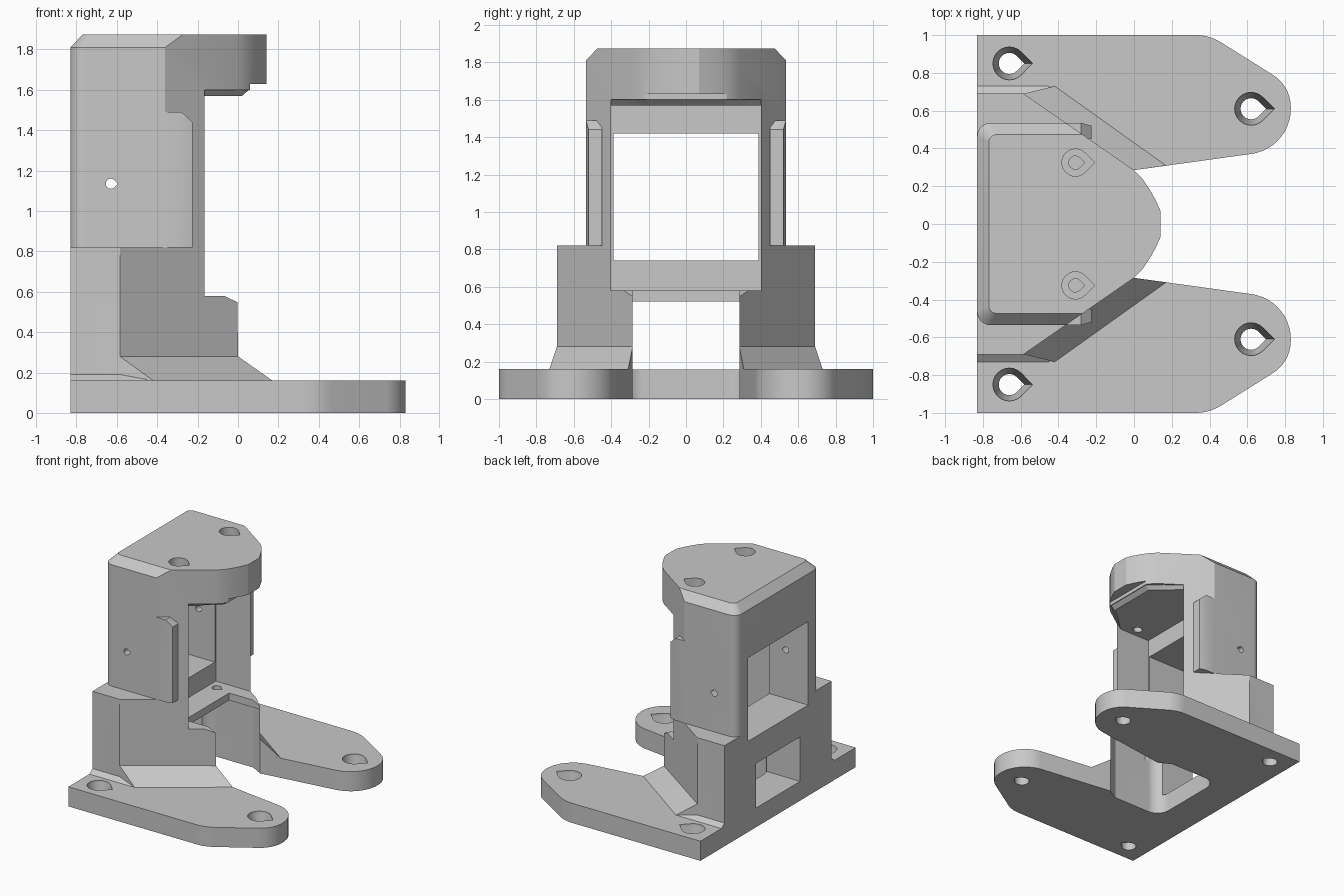
import bpy, bmesh
from math import cos, sin, radians, tan
from mathutils import Vector

cube = bpy.data.objects.get("Cube")
if cube:
    bpy.data.objects.remove(cube, do_unlink=True)

grey = bpy.data.materials.new("plain grey")
grey.use_nodes = True
colour = (0.58, 0.58, 0.58, 1)
grey.diffuse_color = colour
grey.node_tree.nodes["Principled BSDF"].inputs["Base Color"].default_value = colour


def finish(name, bm):
    me = bpy.data.meshes.new(name)
    bm.to_mesh(me)
    bm.free()
    me.materials.append(grey)
    ob = bpy.data.objects.new(name, me)
    bpy.context.collection.objects.link(ob)
    return ob


def loft(name, rings):
    """Closed solid through matching rings of 3D points."""
    bm = bmesh.new()
    loops = [[bm.verts.new(p) for p in ring] for ring in rings]
    n = len(loops[0])
    for a, b in zip(loops, loops[1:]):
        for i in range(n):
            j = (i + 1) % n
            bm.faces.new((a[i], a[j], b[j], b[i]))
    bm.faces.new(loops[0][::-1])
    bm.faces.new(loops[-1])
    bmesh.ops.recalc_face_normals(bm, faces=bm.faces)
    return finish(name, bm)


def at(outline, z):
    return [(x, y, z) for x, y in outline]


def prism(name, outline, z0, z1):
    return loft(name, [at(outline, z0), at(outline, z1)])


def box(name, x0, x1, y, z0, z1):
    return prism(name, [(x0, -y), (x1, -y), (x1, y), (x0, y)], z0, z1)


def hull(name, points):
    bm = bmesh.new()
    for p in points:
        bm.verts.new(p)
    bmesh.ops.convex_hull(bm, input=bm.verts)
    return finish(name, bm)


def rounded(corners, steps=10):
    """Outline from (x, y, radius) corners."""
    out = []
    n = len(corners)
    for i, (x, y, r) in enumerate(corners):
        p = Vector((x, y))
        if not r:
            out.append((x, y))
            continue
        u = (Vector(corners[i - 1][:2]) - p).normalized()
        v = (Vector(corners[(i + 1) % n][:2]) - p).normalized()
        half = u.angle(v) / 2
        centre = p + (u + v).normalized() * (r / sin(half))
        a = (p + u * (r / tan(half)) - centre).normalized()
        b = (p + v * (r / tan(half)) - centre).normalized()
        for k in range(steps + 1):
            d = a.lerp(b, k / steps).normalized()
            out.append(tuple(centre + d * r))
    return out


def mirrored(half):
    return half + [(x, -y, *rest) for x, y, *rest in reversed(half)]


def teardrop(cx, cy, r):
    ring = [(cx + r * cos(radians(t)), cy + r * sin(radians(t))) for t in range(45, 316, 15)]
    return ring + [(cx + 1.41 * r, cy)]


def boolean(target, tool, operation="DIFFERENCE"):
    mod = target.modifiers.new(tool.name, "BOOLEAN")
    mod.operation, mod.solver, mod.object = operation, "EXACT", tool
    bpy.context.view_layer.objects.active = target
    bpy.ops.object.modifier_apply(modifier=mod.name)
    bpy.data.objects.remove(tool, do_unlink=True)


def diagonal(y):
    """x of the slanted side wall at a given y."""
    return -0.585 * (y - 0.285) / 0.405


# Base plate: two feet joined by a rear strip
foot = [(-0.83, 1, 0), (0.4, 1, 0.26), (0.83, 0.73, 0.2), (0.83, 0.4, 0.24), (0, 0.285, 0)]
bracket = prism("bracket", rounded(mirrored(foot)), 0, 0.16)

# Lower body with slanted front walls, and the skirts at its foot
body = mirrored([(-0.83, 0.69), (-0.585, 0.69), (0, 0.285)])
boolean(bracket, prism("lower_body", body, 0.05, 0.82), "UNION")
for s in (1, -1):
    boolean(bracket, hull("front_skirt", [
        (-0.585, s * 0.69, 0.28), (0, s * 0.285, 0.28), (-0.42, s * 0.73, 0.16),
        (0.17, s * 0.309, 0.16), (-0.42, s * 0.73, 0.1), (0.17, s * 0.309, 0.1),
        (0, s * 0.285, 0.1), (-0.585, s * 0.69, 0.1)]), "UNION")
    boolean(bracket, hull("side_skirt", [
        (x, s * y, z) for x in (-0.83, -0.45)
        for y, z in ((0.66, 0.1), (0.66, 0.19), (0.69, 0.19), (0.73, 0.16), (0.73, 0.1))]), "UNION")


# Tower with rounded back corners and a bevelled top
def tower(inset, radius):
    y = 0.535 - inset
    nose = [(0, 0.285, 0), (0.045, 0.24, 0), (0.085, 0.18, 0), (0.115, 0.125, 0), (0.14, 0.07, 0)]
    return rounded(mirrored([(-0.83 + inset, y, radius), (diagonal(y), y, 0)] + nose))


wide, narrow = tower(0, 0.07), tower(0.062, 0.04)
boolean(bracket, loft("tower", [at(wide, 0.7), at(wide, 1.81), at(narrow, 1.875)]), "UNION")

# Side ribs with clipped upper corners
for s in (1, -1):
    boolean(bracket, hull("rib", [
        (x, s * y, z) for x, y, top in
        ((-0.4, 0.535, 1.49), (-0.28, 0.535, 1.49), (-0.28, 0.45, 1.49),
         (-0.4, 0.45, 1.49), (-0.225, 0.52, 1.44), (-0.225, 0.45, 1.44))
        for z in (0.82, top)]), "UNION")

# Main pocket, open to the front, with stepped lips
pocket = [(-0.48, 0.58), (-0.07, 0.58), (0, 0.547), (0.5, 0.547), (0.5, 1.63),
          (0.06, 1.63), (0.06, 1.6), (-0.48, 1.6)]
boolean(bracket, loft("pocket", [[(x, y, z) for x, z in pocket] for y in (-0.4, 0.4)]))

# Raised ceiling pad with a chamfered front rim
pad_low = mirrored([(-0.5, 0.42), (-0.21, 0.41), (-0.05, 0.26), (0.02, 0.2)])
pad_high = mirrored([(-0.5, 0.42), (-0.18, 0.41), (-0.02, 0.28), (0.06, 0.21)])
boolean(bracket, loft("ceiling_pad", [at(pad_low, 1.57), at(pad_high, 1.605)]), "UNION")

# Rear windows
boolean(bracket, box("upper_window", -1, -0.4, 0.388, 0.74, 1.42))
boolean(bracket, box("lower_window", -1, -0.5, 0.285, 0.157, 0.52))

# Space under the shelf and between the front posts
recess = rounded(mirrored([(0.3, 0.285, 0), (0, 0.285, 0), (-0.1, 0.34, 0), (-0.54, 0.34, 0.11)]))
boolean(bracket, prism("notch", recess, -0.1, 0.52))
boolean(bracket, box("post_gap", -0.28, 0.3, 0.286, 0.4, 0.7))

# Screw holes: countersunk in the feet, counterbored in the cap, plain in the shelf
for s in (1, -1):
    for x, y in ((-0.66, 0.85), (0.62, 0.61)):
        big, small = teardrop(x, s * y, 0.087), teardrop(x, s * y, 0.056)
        boolean(bracket, loft("foot_hole", [at(small, -0.1), at(small, 0.06),
                                            at(big, 0.14), at(big, 0.3)]))
    boolean(bracket, prism("cap_bore", teardrop(-0.31, s * 0.325, 0.072), 1.78, 2))
    boolean(bracket, prism("cap_hole", teardrop(-0.31, s * 0.325, 0.035), 1.5, 1.85))
    boolean(bracket, prism("shelf_hole", teardrop(-0.41, s * 0.31, 0.035), 0.45, 0.7))

# Small cross hole through both side walls
cross = teardrop(-0.63, 1.135, 0.025)
boolean(bracket, loft("cross_hole", [[(x, y, z) for x, z in cross] for y in (-0.8, 0.8)]))

bpy.ops.object.select_all(action="DESELECT")
bracket.select_set(True)
bpy.context.view_layer.objects.active = bracket
bpy.ops.object.shade_smooth_by_angle(angle=radians(22))
